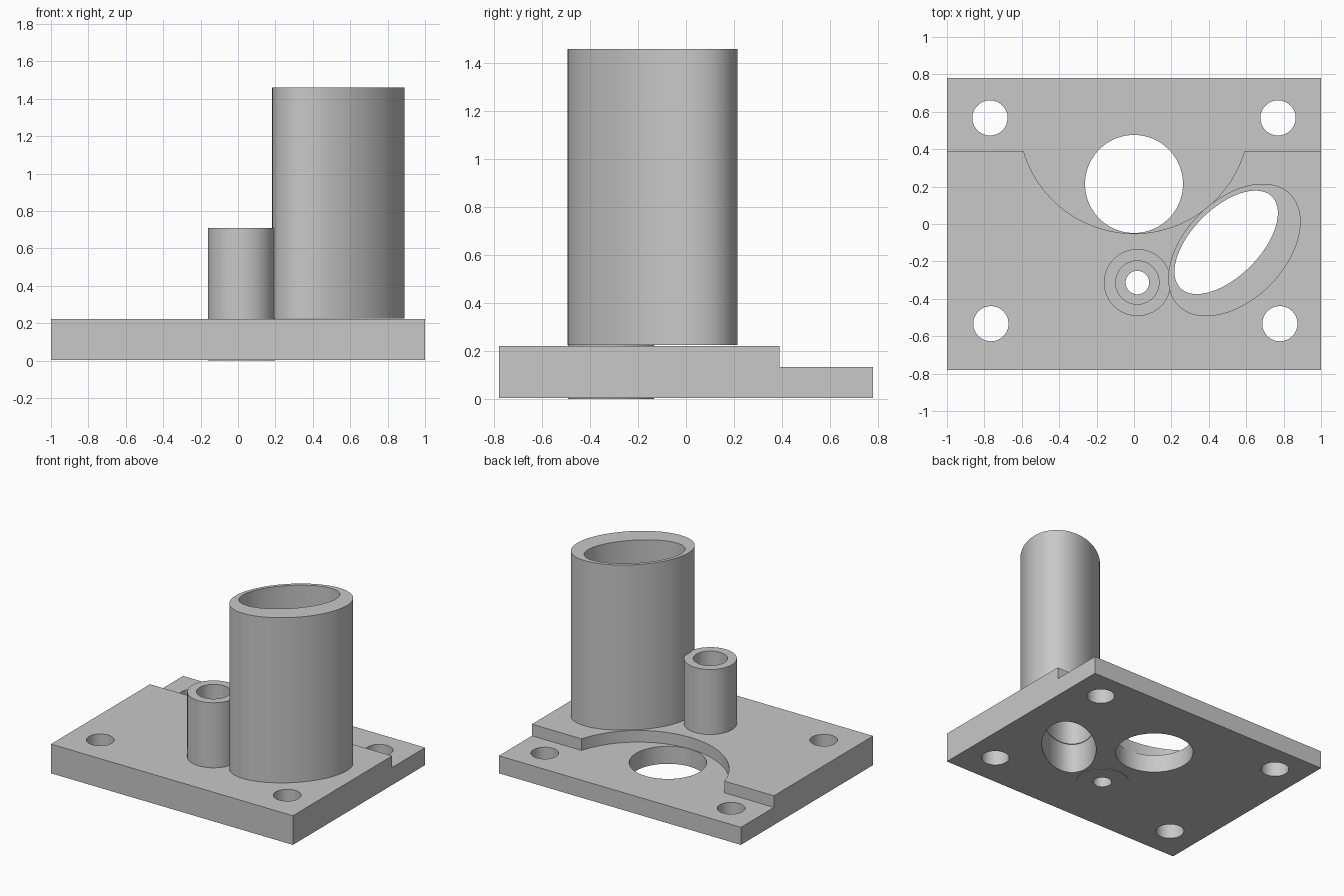
import bpy, bmesh
from math import cos, sin, pi, radians

if "Cube" in bpy.data.objects:
    bpy.data.objects.remove(bpy.data.objects["Cube"], do_unlink=True)

grey = bpy.data.materials.new("light grey")
grey.use_nodes = True
grey.diffuse_color = (0.58, 0.58, 0.58, 1)
grey.node_tree.nodes["Principled BSDF"].inputs["Base Color"].default_value = grey.diffuse_color


def ellipse(x, y, a, b, turn=0.0, n=96):
    """Outline of an ellipse whose long axis is turned from x."""
    angles = [2 * pi * i / n for i in range(n)]
    return [(x + a * cos(t) * cos(turn) - b * sin(t) * sin(turn),
             y + a * cos(t) * sin(turn) + b * sin(t) * cos(turn)) for t in angles]


def circle(x, y, r, n=64):
    return ellipse(x, y, r, r, 0.0, n)


def prism(name, outline, z0, z1):
    """Extrude a counter-clockwise outline from z0 to z1."""
    bm = bmesh.new()
    face = bm.faces.new([bm.verts.new((x, y, z0)) for x, y in outline])
    top = bmesh.ops.extrude_face_region(bm, geom=[face])["geom"]
    verts = [g for g in top if isinstance(g, bmesh.types.BMVert)]
    bmesh.ops.translate(bm, verts=verts, vec=(0, 0, z1 - z0))
    bmesh.ops.recalc_face_normals(bm, faces=bm.faces)
    mesh = bpy.data.meshes.new(name)
    bm.to_mesh(mesh)
    bm.free()
    mesh.materials.append(grey)
    obj = bpy.data.objects.new(name, mesh)
    bpy.context.collection.objects.link(obj)
    return obj


def cut(obj, outline, z0=-0.5, z1=2.0):
    """Remove an extruded outline from the object."""
    cutter = prism("cutter", outline, z0, z1)
    cutter.hide_render = True
    mod = obj.modifiers.new("cut", "BOOLEAN")
    mod.operation = "DIFFERENCE"
    mod.solver = "EXACT"
    mod.object = cutter
    bpy.context.view_layer.objects.active = obj
    bpy.ops.object.modifier_apply(modifier=mod.name)
    bpy.data.objects.remove(cutter, do_unlink=True)


oval_bore = ellipse(0.493, -0.098, 0.346, 0.182, radians(45))
boss = (0.018, -0.313)

# Base plate with a lowered back ledge that bulges forward in an arc
plate = prism("base_plate", [(-1, -0.78), (1, -0.78), (1, 0.78), (-1, 0.78)], 0.004, 0.222)
start, end, steps = radians(196.5), radians(343.5), 48
arc = [start + (end - start) * i / steps for i in range(steps + 1)]
ledge = [(0.616 * cos(t), 0.565 + 0.616 * sin(t)) for t in arc]
ledge[0], ledge[-1] = (-0.59, 0.39), (0.59, 0.39)
cut(plate, ledge + [(1.1, 0.39), (1.1, 0.9), (-1.1, 0.9), (-1.1, 0.39)], 0.135, 0.5)

# Large port, oval port, room for the small tube, and four bolt holes
cut(plate, circle(0, 0.214, 0.262, 96))
cut(plate, oval_bore)
cut(plate, circle(*boss, 0.14))
for x, y in [(-0.77, 0.567), (0.77, 0.567), (-0.765, -0.533), (0.78, -0.533)]:
    cut(plate, circle(x, y, 0.094))

# Tall oval tube with an off-centre bore
oval_tube = prism("oval_tube", ellipse(0.537, -0.139, 0.423, 0.268, radians(45)), 0.226, 1.46)
cut(oval_tube, oval_bore)

# Short round tube with a wide bore stepping down to a narrow hole
round_tube = prism("round_tube", circle(*boss, 0.179), 0, 0.708)
cut(round_tube, circle(*boss, 0.116), 0.2, 1.0)
cut(round_tube, circle(*boss, 0.063))

# Smooth the curved walls and keep the rims sharp
bpy.ops.object.select_all(action="DESELECT")
for obj in (plate, oval_tube, round_tube):
    obj.select_set(True)
bpy.context.view_layer.objects.active = plate
bpy.ops.object.shade_smooth_by_angle(angle=radians(30))
